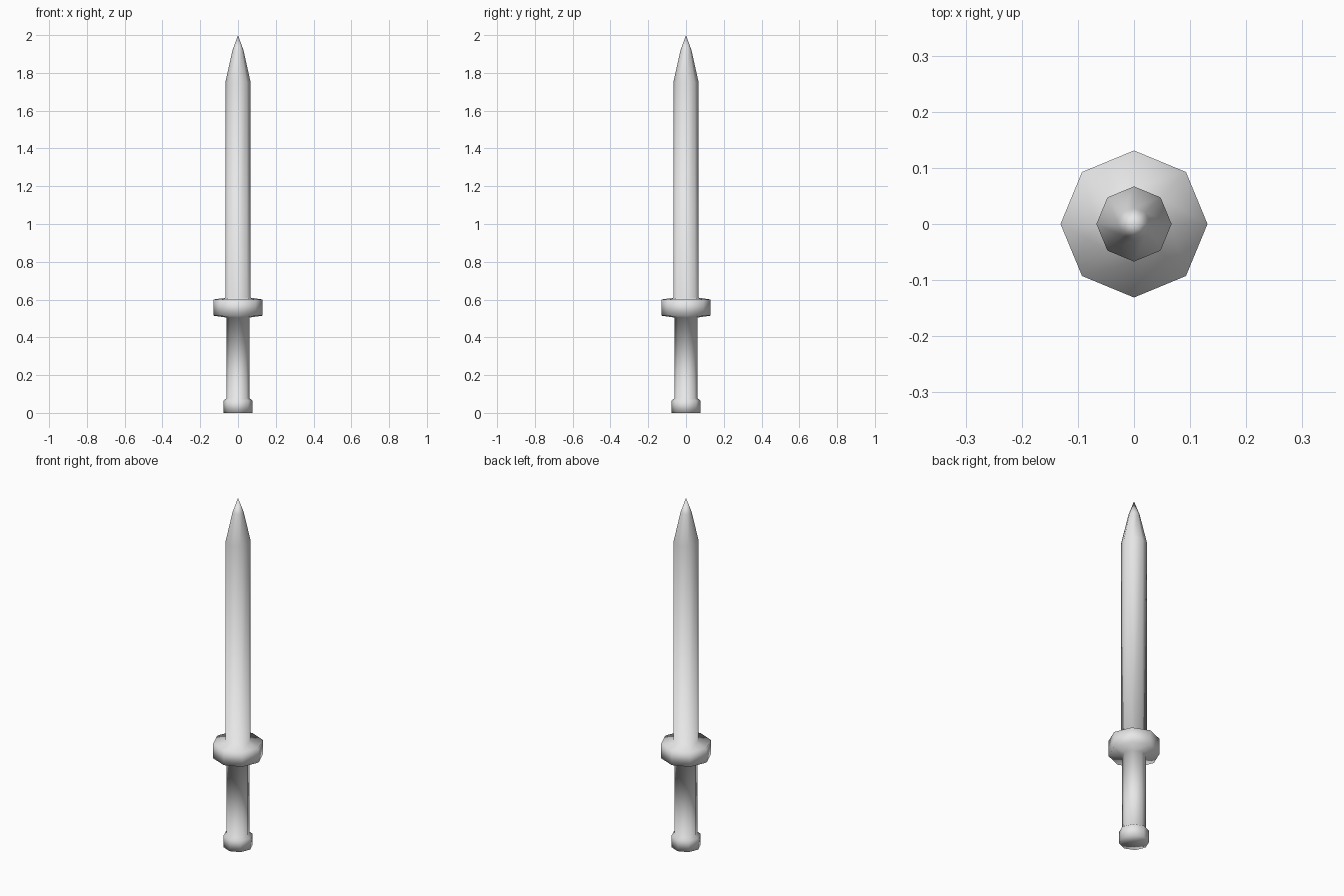
import bpy, bmesh, math
from mathutils import Vector

cube = bpy.data.objects.get("Cube")
if cube:
    bpy.data.objects.remove(cube, do_unlink=True)

SIDES = 8

# Outline of each part as (radius, height), from the bottom up
pommel = [(0, 0), (0.077, 0), (0.077, 0.065)]
grip = [(0.062, 0.077), (0.062, 0.505)]
guard = [(0.131, 0.515), (0.131, 0.6)]
blade = [(0.067, 0.61), (0.067, 1.75), (0.029, 1.92), (0, 2)]


def lathe(name, outline, material):
    """Turn an outline around the z axis into one welded, smooth mesh."""
    bm = bmesh.new()
    verts = [bm.verts.new((r, 0, z)) for r, z in outline]
    edges = [bm.edges.new(pair) for pair in zip(verts, verts[1:])]
    bmesh.ops.spin(bm, geom=verts + edges, cent=Vector(), axis=Vector((0, 0, 1)),
                   angle=math.tau, steps=SIDES)
    bmesh.ops.remove_doubles(bm, verts=bm.verts[:], dist=0.0005)
    bmesh.ops.recalc_face_normals(bm, faces=bm.faces[:])
    for face in bm.faces:
        face.smooth = True
    mesh = bpy.data.meshes.new(name)
    bm.to_mesh(mesh)
    bm.free()
    mesh.materials.append(material)
    obj = bpy.data.objects.new(name, mesh)
    bpy.context.collection.objects.link(obj)
    return obj


# Plain grey
grey = bpy.data.materials.new("light_grey")
grey.use_nodes = True
grey.diffuse_color = (0.8, 0.8, 0.8, 1)
grey.node_tree.nodes["Principled BSDF"].inputs["Base Color"].default_value = grey.diffuse_color

# The sword is one continuous skin, so shading flows between its parts
lathe("sword", pommel + grip + guard + blade, grey)
